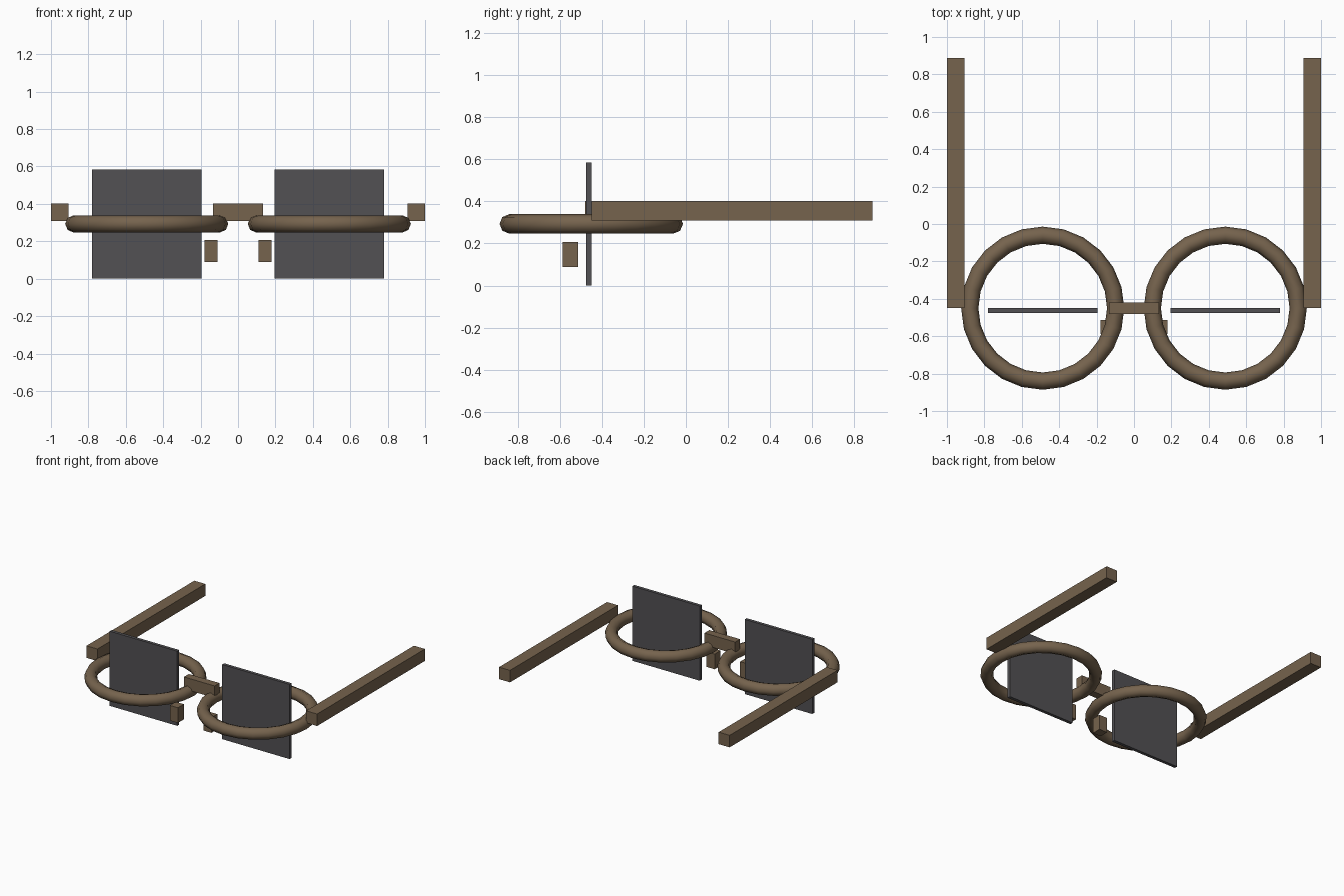
import bpy

if "Cube" in bpy.data.objects:
    bpy.data.objects.remove(bpy.data.objects["Cube"])


def material(name, colour):
    m = bpy.data.materials.new(name)
    m.diffuse_color = (*colour, 1)
    m.use_nodes = True
    m.node_tree.nodes["Principled BSDF"].inputs["Base Color"].default_value = m.diffuse_color
    return m


BROWN = material("brown_frame", (0.18, 0.125, 0.075))
DARK = material("dark_lens", (0.085, 0.082, 0.088))


def box(name, lo, hi, mat):
    """Box between two opposite corners."""
    centre = [(a + b) / 2 for a, b in zip(lo, hi)]
    bpy.ops.mesh.primitive_cube_add(size=1, location=centre)
    ob = bpy.context.object
    ob.name = name
    ob.scale = [b - a for a, b in zip(lo, hi)]
    bpy.ops.object.transform_apply(location=False, rotation=False, scale=True)
    ob.data.materials.append(mat)


def side_box(name, lo, hi, mat, s):
    """Box on the right (s=1) or mirrored to the left (s=-1)."""
    xs = sorted((s * lo[0], s * hi[0]))
    box(name, (xs[0], *lo[1:]), (xs[1], *hi[1:]), mat)


for side, s in (("left", -1), ("right", 1)):
    # Round rim, lying flat
    bpy.ops.mesh.primitive_torus_add(
        location=(s * 0.488, -0.45, 0.293), major_radius=0.39,
        minor_radius=0.046, major_segments=24, minor_segments=8)
    rim = bpy.context.object
    rim.name = f"{side}_rim"
    rim.data.materials.append(BROWN)
    bpy.ops.object.shade_smooth()

    # Upright square lens, temple arm and nose pad
    side_box(f"{side}_lens", (0.195, -0.475, 0.0), (0.78, -0.45, 0.585), DARK, s)
    side_box(f"{side}_temple", (0.905, -0.449, 0.308), (1.0, 0.887, 0.402), BROWN, s)
    side_box(f"{side}_nose_pad", (0.11, -0.587, 0.088), (0.18, -0.514, 0.207), BROWN, s)

# Bridge joining the rims
box("bridge", (-0.133, -0.48, 0.308), (0.133, -0.42, 0.402), BROWN)
